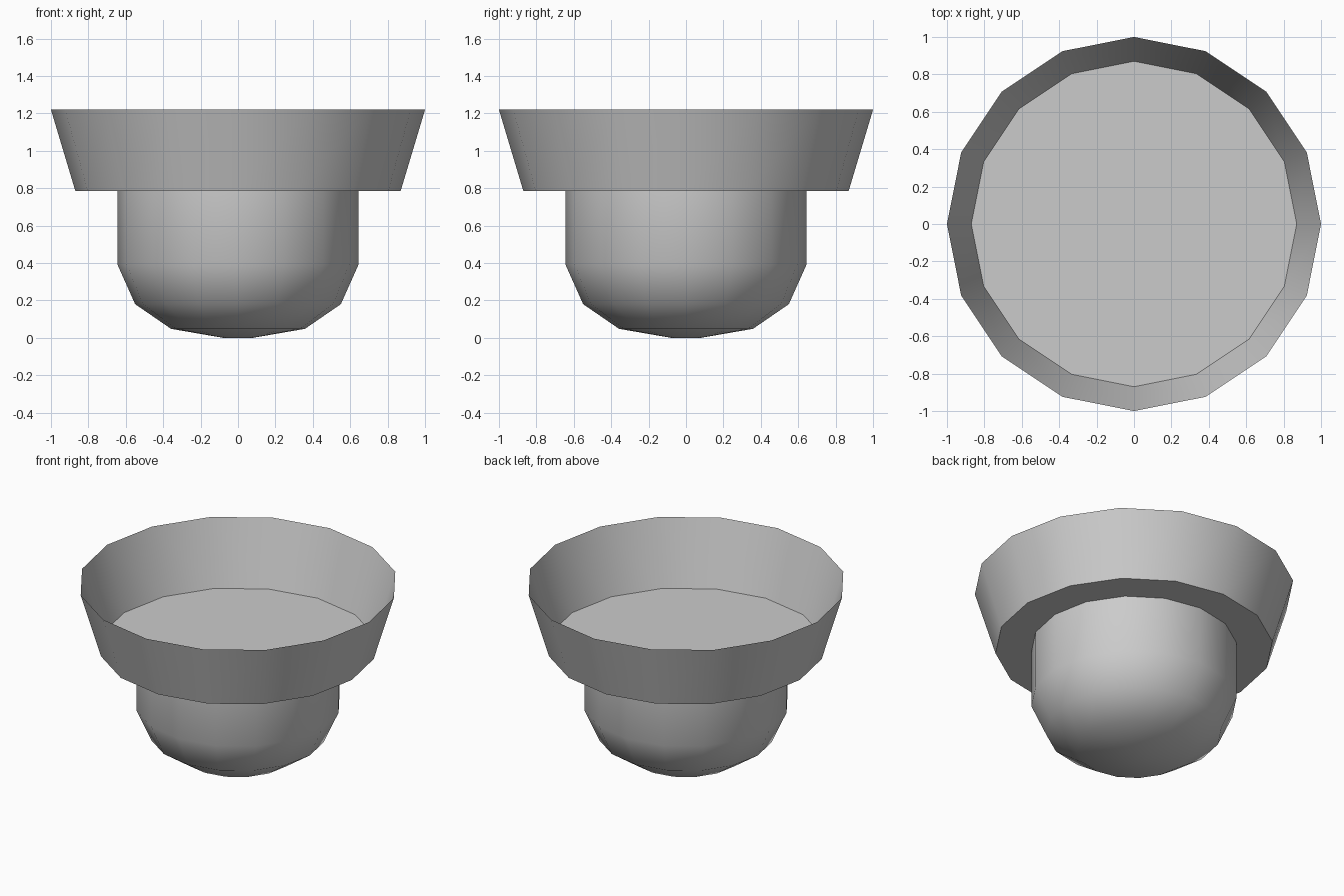
import bpy, bmesh, math

if "Cube" in bpy.data.objects:
    bpy.data.objects.remove(bpy.data.objects["Cube"])

SIDES = 16

def lathe(name, profile, cap_first):
    """Spin an (r, z) profile into a 16-sided shell, with a flat cap on its first ring."""
    bm = bmesh.new()
    rings = []
    for r, z in profile:
        rings.append([bm.verts.new((r * math.cos(2 * math.pi * i / SIDES),
                                    r * math.sin(2 * math.pi * i / SIDES), z))
                      for i in range(SIDES)])
    for a, b in zip(rings, rings[1:]):
        for i in range(SIDES):
            j = (i + 1) % SIDES
            bm.faces.new((a[i], a[j], b[j], b[i]))
    if cap_first:
        bm.faces.new(rings[0][::-1])
    mesh = bpy.data.meshes.new(name)
    bm.to_mesh(mesh)
    bm.free()
    ob = bpy.data.objects.new(name, mesh)
    bpy.context.collection.objects.link(ob)
    bpy.ops.object.select_all(action='DESELECT')
    ob.select_set(True)
    bpy.context.view_layer.objects.active = ob
    bpy.ops.object.shade_smooth_by_angle(angle=math.radians(40))
    return ob

# Rounded lower body
lathe("rounded_base", [(0.08, 0), (0.358, 0.048), (0.55, 0.18),
                       (0.645, 0.393), (0.645, 0.786)], True)

# Open flared rim with a flat floor
lathe("flared_rim", [(0.87, 0.786), (1.0, 1.22)], True)
